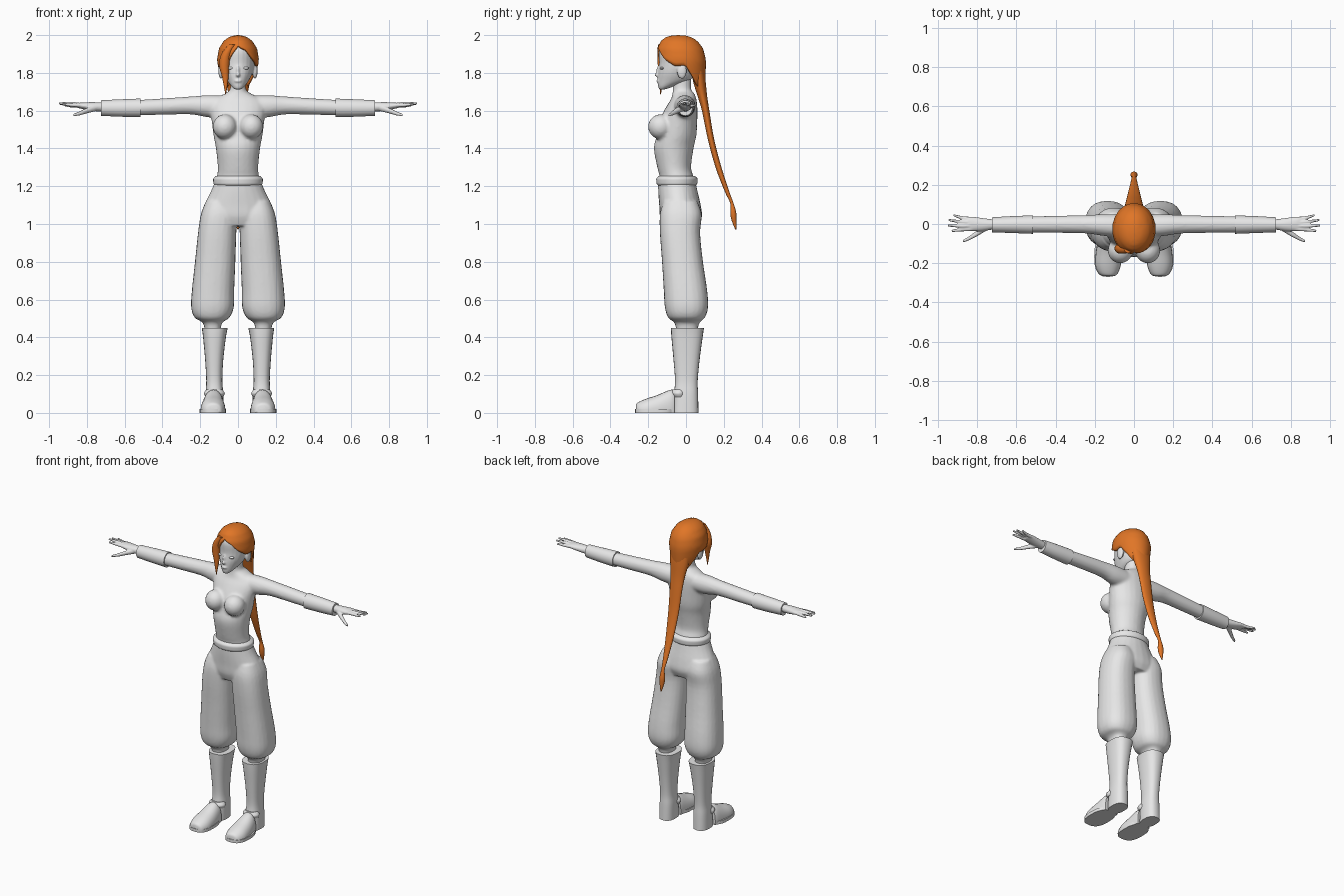
import bpy, bmesh, math
from mathutils import Vector, Matrix

if "Cube" in bpy.data.objects:
    bpy.data.objects.remove(bpy.data.objects["Cube"], do_unlink=True)


def material(name, rgb):
    m = bpy.data.materials.new(name)
    m.use_nodes = True
    m.diffuse_color = (*rgb, 1)
    m.node_tree.nodes["Principled BSDF"].inputs["Base Color"].default_value = (*rgb, 1)
    return m


GREY = material("light grey", (0.8, 0.8, 0.8))
ORANGE = material("orange hair", (0.75, 0.18, 0.02))
SIDES = (("left", 1), ("right", -1))
AXES = {"X": (0, 1, 2), "Y": (1, 0, 2), "Z": (2, 0, 1)}


def spline(rows, steps):
    """Resample rows of numbers with a smooth curve through them."""
    rows = [Vector(r) for r in rows]
    out = []
    for i in range(len(rows) - 1):
        a, b, c, d = rows[max(i - 1, 0)], rows[i], rows[i + 1], rows[min(i + 2, len(rows) - 1)]
        for k in range(steps):
            t = k / steps
            out.append(b + (c - a) * (t / 2) + (a * 2 - b * 5 + c * 4 - d) * (t * t / 2)
                       + (b * 3 - a - c * 3 + d) * (t ** 3 / 2))
    return out + [rows[-1]]


def loft(bm, axis, rows, s=1, n=24, power=1.0, steps=4):
    """Skin ovals; each row is position, then low and high bounds on the other two axes."""
    i, j, k = AXES[axis]
    rings = []
    for p, u0, u1, v0, v1 in spline(rows, steps):
        ring = []
        for q in range(n):
            c, d = math.cos(math.tau * q / n), math.sin(math.tau * q / n)
            c, d = (math.copysign(abs(e) ** power, e) for e in (c, d))
            co = Vector()
            co[i], co[j], co[k] = p, (u0 + u1 + (u1 - u0) * c) / 2, (v0 + v1 + (v1 - v0) * d) / 2
            co.x *= s
            co.z = max(co.z, 0)
            ring.append(bm.verts.new(co))
        rings.append(ring)
    for a, b in zip(rings, rings[1:]):
        for q in range(n):
            bm.faces.new((a[q], a[(q + 1) % n], b[(q + 1) % n], b[q]))
    bm.faces.new(rings[0])
    bm.faces.new(rings[-1])


def ball(bm, centre, radii):
    bmesh.ops.create_uvsphere(bm, u_segments=20, v_segments=12, radius=1,
                              matrix=Matrix.Translation(centre) @ Matrix.Diagonal((*radii, 1)))


def finish(name, bm, mat, voxel=0):
    bmesh.ops.recalc_face_normals(bm, faces=bm.faces)
    me = bpy.data.meshes.new(name)
    bm.to_mesh(me)
    bm.free()
    me.materials.append(mat)
    ob = bpy.data.objects.new(name, me)
    bpy.context.collection.objects.link(ob)
    bpy.ops.object.select_all(action="DESELECT")
    ob.select_set(True)
    bpy.context.view_layer.objects.active = ob
    bpy.ops.object.shade_smooth_by_angle(angle=math.radians(45))
    if voxel:  # fuse overlapping volumes into one soft skin
        r = ob.modifiers.new("fuse", "REMESH")
        r.mode, r.voxel_size, r.use_smooth_shade = "VOXEL", voxel, True
        sm = ob.modifiers.new("soften", "SMOOTH")
        sm.factor, sm.iterations = 0.5, 4
    return ob


# Torso with bust and upper arms
bm = bmesh.new()
torso = [(1.19, .12, -.14, .05), (1.25, .112, -.14, .04), (1.3, .107, -.152, .027), (1.4, .117, -.17, .04),
         (1.47, .13, -.155, .055), (1.55, .14, -.14, .06), (1.62, .15, -.105, .06), (1.66, .13, -.08, .055),
         (1.69, .07, -.072, .045), (1.715, .042, -.07, .027), (1.8, .042, -.07, .03)]
loft(bm, "Z", [(z, -w, w, f, b) for z, w, f, b in torso])
for side, s in SIDES:
    ball(bm, (.07 * s, -.135, 1.515), (.064, .066, .066))
    loft(bm, "X", [(.06, -.07, .05, 1.56, 1.68), (.16, -.06, .05, 1.565, 1.682), (.25, -.048, .045, 1.58, 1.675),
                   (.4, -.045, .042, 1.578, 1.665), (.55, -.043, .038, 1.575, 1.655)], s)
finish("torso", bm, GREY, 0.009)

# Head with nose, lips and ears
bm = bmesh.new()
head = [(1.713, .018, -.142, -.11), (1.73, .036, -.148, -.06), (1.76, .058, -.15, .02), (1.8, .077, -.148, .05),
        (1.85, .088, -.142, .07), (1.92, .088, -.142, .075), (1.97, .055, -.11, .04)]
loft(bm, "Z", [(z, -w, w, f, b) for z, w, f, b in head])
ball(bm, (0, -.148, 1.79), (.012, .019, .012))
ball(bm, (0, -.142, 1.81), (.009, .015, .03))
ball(bm, (0, -.147, 1.757), (.02, .01, .008))
for side, s in SIDES:
    ball(bm, (.09 * s, -.022, 1.81), (.014, .026, .042))
finish("head", bm, GREY, 0.005)
for side, s in SIDES:
    bm = bmesh.new()
    ball(bm, (.038 * s, -.126, 1.825), (.02, .012, .008))
    finish(side + "_eye", bm, GREY)

# Forearm cuffs and hands
fingers = [(.03, .045, .92, 1.625), (.01, .02, .945, 1.632), (-.01, -.008, .95, 1.636), (-.028, -.035, .93, 1.63)]
for side, s in SIDES:
    bm = bmesh.new()
    loft(bm, "X", [(.515, -.05, .044, 1.566, 1.664), (.62, -.046, .04, 1.568, 1.66),
                   (.725, -.042, .034, 1.573, 1.655)], s)
    finish(side + "_cuff", bm, GREY)
    bm = bmesh.new()
    loft(bm, "X", [(.71, -.026, .022, 1.595, 1.643), (.77, -.036, .03, 1.598, 1.645),
                   (.83, -.036, .038, 1.61, 1.643), (.855, -.03, .032, 1.617, 1.638)], s)
    for y0, y1, x, z in fingers:
        path = [(.81, y0 * .85, 1.627, .011), (.87, y0, z, .010), (x, y1, z + .003, .006)]
        loft(bm, "X", [(a, y - r, y + r, h - r, h + r) for a, y, h, r in path], s, 10)
    thumb = [(.75, -.015, 1.615, .018), (.8, -.048, 1.6, .015), (.84, -.072, 1.585, .011), (.872, -.088, 1.577, .007)]
    loft(bm, "X", [(a, y - r, y + r, h - r, h + r) for a, y, h, r in thumb], s, 10)
    finish(side + "_hand", bm, GREY, 0.004)

# Belt
bm = bmesh.new()
belt = [(1.2, .116, .0), (1.21, .128, .012), (1.225, .131, .015), (1.242, .13, .014), (1.255, .115, .0)]
loft(bm, "Z", [(z, -w, w, -.142 - e, .046 + e) for z, w, e in belt], n=36)
finish("belt", bm, GREY)

# Baggy trousers
bm = bmesh.new()
hips = [(1.225, .122, -.148, .05), (1.17, .145, -.147, .062), (1.1, .18, -.142, .078),
        (1.04, .195, -.138, .085), (.99, .19, -.12, .065)]
loft(bm, "Z", [(z, -w, w, f, b) for z, w, f, b in hips])
for side, s in SIDES:
    loft(bm, "Z", [(1.12, .02, .17, -.12, .06), (1.05, .005, .197, -.138, .083), (.95, .009, .212, -.138, .075),
                   (.8, .014, .228, -.127, .09), (.65, .02, .244, -.118, .112), (.56, .022, .248, -.112, .117),
                   (.505, .045, .23, -.095, .1), (.475, .085, .185, -.06, .07), (.42, .09, .175, -.05, .06)],
         s, power=.85)
finish("trousers", bm, GREY, 0.008)

# Boots: shaft, heel, toe and sole
for side, s in SIDES:
    bm = bmesh.new()
    loft(bm, "Z", [(.45, .054, .192, -.08, .095), (.4, .064, .185, -.077, .088), (.28, .078, .174, -.066, .072),
                   (.17, .083, .168, -.058, .062), (.1, .078, .172, -.064, .064), (.0, .078, .174, -.07, .066)],
         s, power=.8)
    finish(side + "_boot_shaft", bm, GREY)
    bm = bmesh.new()
    loft(bm, "Z", [(.085, .078, .172, -.072, .0), (.105, .07, .18, -.08, .0), (.125, .085, .165, -.07, .0)], s)
    finish(side + "_ankle_band", bm, GREY)
    bm = bmesh.new()
    loft(bm, "Y", [(-.266, .105, .15, -.02, .042), (-.255, .085, .178, -.03, .055), (-.21, .068, .197, -.05, .075),
                   (-.15, .068, .195, -.06, .095), (-.085, .076, .184, -.07, .122), (-.06, .08, .175, -.07, .118)],
         s, power=.9)
    finish(side + "_boot_toe", bm, GREY)
    bm = bmesh.new()
    loft(bm, "Z", [(.0, .064, .203, -.27, -.06), (.02, .064, .203, -.27, -.06)], s, power=.75, steps=1)
    finish(side + "_boot_sole", bm, GREY)

# Hair cap: meridians run from the crown to a hairline that varies around the head
hairline = [(-180, 1.7), (-130, 1.73), (-105, 1.83), (-80, 1.83), (-60, 1.83), (-35, 1.84), (-22, 1.89), (0, 1.945),
            (25, 1.92), (50, 1.87), (75, 1.835), (100, 1.84), (130, 1.73), (180, 1.7)]
profile = [(-2.0, 0, -.04, -.04), (-1.997, .027, -.08, 0), (-1.988, .05, -.108, .03), (-1.97, .075, -.132, .06),
           (-1.93, .101, -.153, .09), (-1.87, .111, -.158, .106), (-1.8, .101, -.15, .104),
           (-1.74, .078, -.13, .1), (-1.69, .055, -.1, .1)]


def lookup(table, x):
    for a, b in zip(table, table[1:]):
        if x <= b[0]:
            t = (x - a[0]) / (b[0] - a[0])
            return [p + (q - p) * t for p, q in zip(a, b)][1:]
    return table[-1][1:]


bm = bmesh.new()
N, M = 60, 14
crown = bm.verts.new((0, -.04, 2.0))
columns = []
for q in range(N):
    ang = -180 + 360 * q / N
    low, col = lookup(hairline, ang)[0], []
    for k in range(1, M + 1):
        z = 2 - (2 - low) * (k / M) ** 1.7
        w, f, b = lookup(profile, -z)
        a = math.radians(ang)
        col.append(bm.verts.new((w * math.sin(a), (f + b) / 2 - (b - f) / 2 * math.cos(a), z)))
    columns.append(col)
for q in range(N):
    a, b = columns[q], columns[(q + 1) % N]
    bm.faces.new((crown, a[0], b[0]))
    for k in range(M - 1):
        bm.faces.new((a[k], a[k + 1], b[k + 1], b[k]))
cap = finish("hair_cap", bm, ORANGE)
shell = cap.modifiers.new("thickness", "SOLIDIFY")
shell.thickness, shell.offset = 0.014, -1

# Loose lock beside the face
bm = bmesh.new()
loft(bm, "Z", [(1.95, -.05, -.01, -.148, -.11), (1.9, -.088, -.036, -.152, -.1), (1.84, -.1, -.046, -.15, -.1),
               (1.78, -.085, -.05, -.145, -.115), (1.73, -.075, -.056, -.141, -.127),
               (1.685, -.067, -.064, -.136, -.132)], n=14)
finish("side_lock", bm, ORANGE)

# Long ponytail with a tufted end
bm = bmesh.new()
tail = [(1.84, .07, .06, .035), (1.76, .064, .07, .034), (1.68, .05, .086, .026), (1.6, .044, .104, .02),
        (1.45, .037, .132, .017), (1.3, .027, .172, .016), (1.17, .016, .218, .012), (1.11, .011, .243, .009),
        (1.06, .018, .25, .016), (1.02, .015, .254, .013), (.97, .003, .264, .003)]
loft(bm, "Z", [(z, -w, w, y - r, y + r) for z, w, y, r in tail], n=18)
finish("ponytail", bm, ORANGE)
